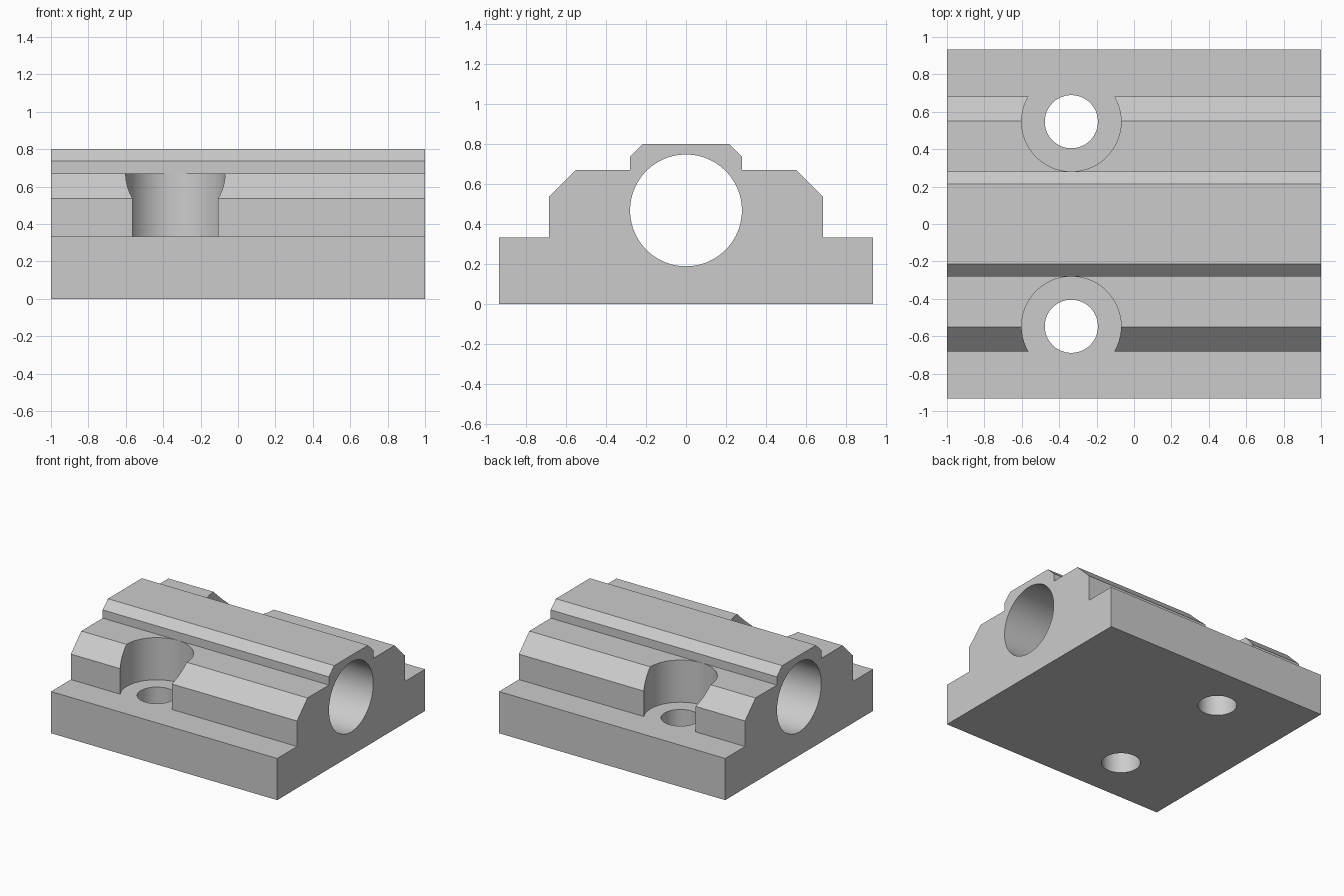
import bpy
import bmesh
from math import pi, radians
from mathutils import Matrix

default = bpy.data.objects.get("Cube")
if default:
    bpy.data.objects.remove(default, do_unlink=True)

# Single plain grey
grey = bpy.data.materials.new("plain_grey")
grey.use_nodes = True
colour = (0.6, 0.6, 0.6, 1)
grey.diffuse_color = colour
grey.node_tree.nodes["Principled BSDF"].inputs["Base Color"].default_value = colour


def make_object(name, bm):
    bmesh.ops.recalc_face_normals(bm, faces=bm.faces)
    mesh = bpy.data.meshes.new(name)
    bm.to_mesh(mesh)
    bm.free()
    mesh.materials.append(grey)
    obj = bpy.data.objects.new(name, mesh)
    bpy.context.collection.objects.link(obj)
    return obj


def cut_cylinder(target, radius, depth, matrix):
    """Cut a round hole into the target and discard the cutter."""
    bm = bmesh.new()
    bmesh.ops.create_cone(bm, cap_ends=True, segments=96, radius1=radius,
                          radius2=radius, depth=depth, matrix=matrix)
    cutter = make_object("hole_cutter", bm)
    cutter.hide_render = True
    mod = target.modifiers.new("hole", 'BOOLEAN')
    mod.operation = 'DIFFERENCE'
    mod.solver = 'EXACT'
    mod.object = cutter
    bpy.context.view_layer.objects.active = target
    bpy.ops.object.modifier_apply(modifier=mod.name)
    bpy.data.objects.remove(cutter, do_unlink=True)


# Stepped, chamfered block: half profile in (y, z), mirrored and extruded along x
flange_z = 0.333
half = [(0.933, 0), (0.933, flange_z), (0.683, flange_z), (0.683, 0.537),
        (0.55, 0.67), (0.28, 0.67), (0.28, 0.736), (0.214, 0.8)]
profile = half + [(-y, z) for y, z in reversed(half)]
bm = bmesh.new()
face = bm.faces.new([bm.verts.new((-1, y, z)) for y, z in profile])
extruded = bmesh.ops.extrude_face_region(bm, geom=[face])["geom"]
bmesh.ops.translate(bm, vec=(2, 0, 0),
                    verts=[v for v in extruded if isinstance(v, bmesh.types.BMVert)])
block = make_object("bearing_block", bm)

# Shaft bore along the length
cut_cylinder(block, 0.279, 3,
             Matrix.Translation((0, 0, 0.468)) @ Matrix.Rotation(pi / 2, 4, 'Y'))

# Screw head pockets and through holes on both sides
for side in (-1, 1):
    x, y = -0.335, side * 0.547
    cut_cylinder(block, 0.266, 1, Matrix.Translation((x, y, flange_z + 0.5)))
    cut_cylinder(block, 0.142, 2, Matrix.Translation((x, y, 0)))

# Smooth round walls, sharp edges elsewhere
bpy.ops.object.select_all(action='DESELECT')
block.select_set(True)
bpy.context.view_layer.objects.active = block
bpy.ops.object.shade_smooth_by_angle(angle=radians(30))
